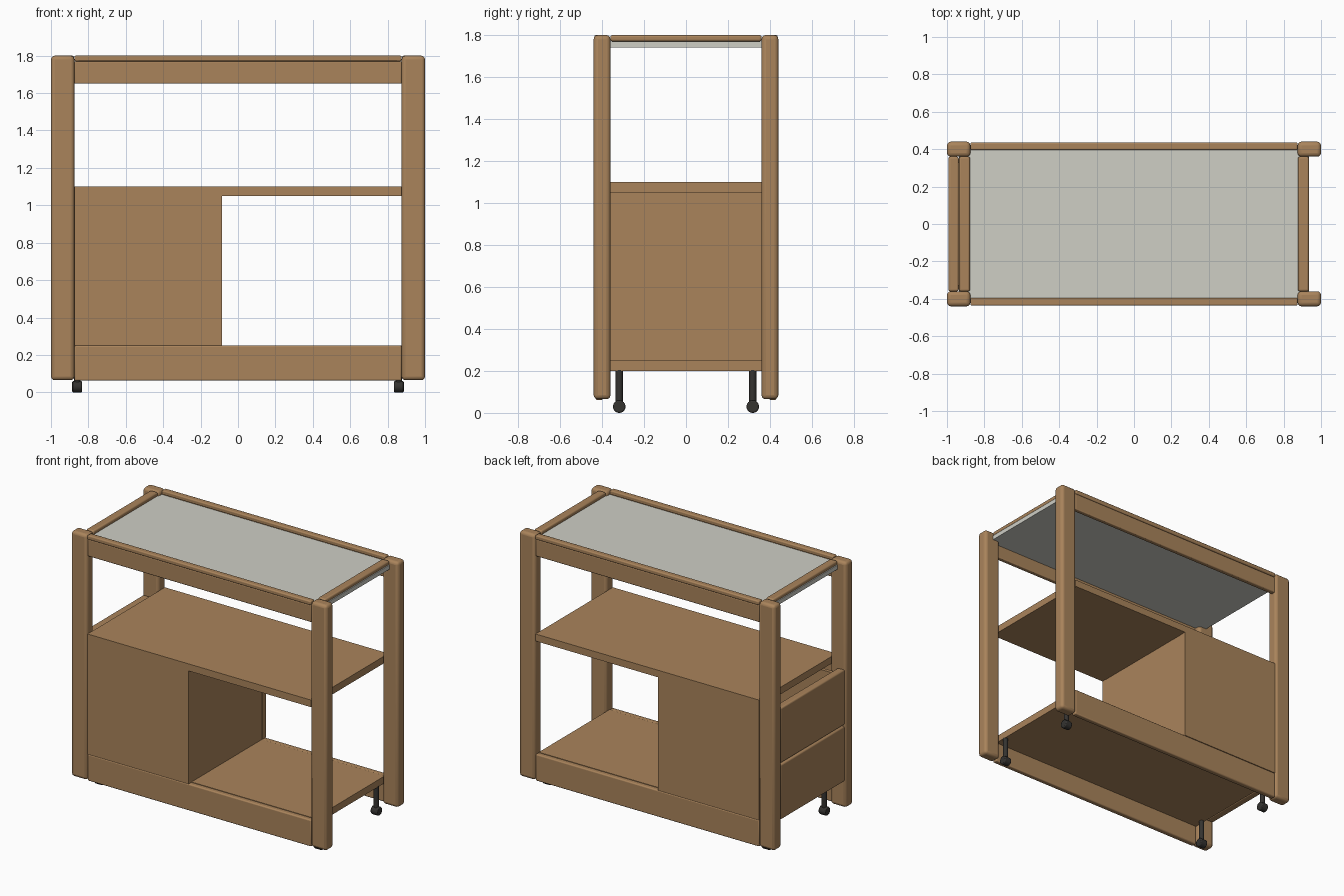
import bpy, math

if "Cube" in bpy.data.objects:
    bpy.data.objects.remove(bpy.data.objects["Cube"])

def material(name, rgb):
    m = bpy.data.materials.new(name)
    m.diffuse_color = (*rgb, 1)
    m.use_nodes = True
    m.node_tree.nodes["Principled BSDF"].inputs["Base Color"].default_value = m.diffuse_color
    return m

wood = material("wood", (0.40, 0.23, 0.105))
glass = material("frosted_glass", (0.62, 0.62, 0.56))
dark = material("dark_metal", (0.035, 0.033, 0.03))

def finish(ob, name, mat, bevel=0, segments=3):
    ob.name = name
    ob.data.materials.append(mat)
    if bevel:
        b = ob.modifiers.new("rounded_edges", 'BEVEL')
        b.width, b.segments = bevel, segments
    bpy.ops.object.shade_smooth_by_angle(angle=math.radians(35))
    return ob

def box(name, x, y, z, mat=wood, bevel=0):
    """Box from (min, max) ranges on each axis."""
    r = [x, y, z]
    bpy.ops.mesh.primitive_cube_add(size=1, location=[(a + b) / 2 for a, b in r])
    ob = bpy.context.object
    ob.scale = [abs(b - a) for a, b in r]
    bpy.ops.object.transform_apply(location=False, rotation=False, scale=True)
    return finish(ob, name, mat, bevel)

def cylinder(name, radius, depth, loc, rot=(0, 0, 0), bevel=0):
    bpy.ops.mesh.primitive_cylinder_add(vertices=32, radius=radius, depth=depth,
                                        location=loc, rotation=rot)
    return finish(bpy.context.object, name, dark, bevel, 2)

def span(a, b, s):
    return tuple(sorted((a * s, b * s)))

L = 0.875          # inner length between posts
W = 0.36           # inner width between posts

# corner posts and casters
for sx in (-1, 1):
    for sy in (-1, 1):
        box("corner_post", span(L, 1, sx), span(W, 0.44, sy), (0.065, 1.80), bevel=0.02)
        cylinder("caster_stem", 0.017, 0.15, (sx * 0.86, sy * 0.318, 0.13))
        cylinder("caster_wheel", 0.03, 0.054, (sx * 0.86, sy * 0.318, 0.03),
                 (0, math.pi / 2, 0), 0.006)

# long rails, trims and aprons on front and back
for sy in (-1, 1):
    box("top_rail", (-L, L), span(0.40, 0.432, sy), (1.65, 1.77), bevel=0.006)
    box("top_trim", (-L, L), span(0.395, 0.437, sy), (1.77, 1.80), bevel=0.008)
    box("bottom_apron", (-L, L), span(0.395, 0.432, sy), (0.062, 0.25), bevel=0.008)
    box("cabinet_face_panel", (-L, -0.085), span(0.395, 0.432, sy), (0.25, 1.05))

# short trims over the glass ends
for sx in (-1, 1):
    box("end_trim", span(0.877, 0.935, sx), (-W, W), (1.77, 1.80), bevel=0.01)

# glass top and wooden decks
box("glass_top", (-0.935, 0.935), (-0.398, 0.398), (1.74, 1.77), glass)
box("middle_shelf", (-L, L), (-0.432, 0.432), (1.05, 1.10))
box("bottom_deck", (-L, L), (-0.395, 0.395), (0.20, 0.25))

# cabinet side wall
box("cabinet_side", (-0.12, -0.087), (-0.395, 0.395), (0.25, 1.05))

# two drawers opening on the left end
for z0, z1 in ((0.255, 0.645), (0.655, 1.045)):
    box("drawer_front", (-0.992, -0.937), (-W, W), (z0, z1), bevel=0.01)
    for sy in (-1, 1):
        box("drawer_side", (-0.94, -0.15), span(0.325, 0.35, sy), (z0 + 0.02, z1 - 0.03))
    box("drawer_back", (-0.175, -0.15), (-0.325, 0.325), (z0 + 0.02, z1 - 0.03))
    box("drawer_bottom", (-0.94, -0.15), (-0.325, 0.325), (z0 + 0.02, z0 + 0.04))
